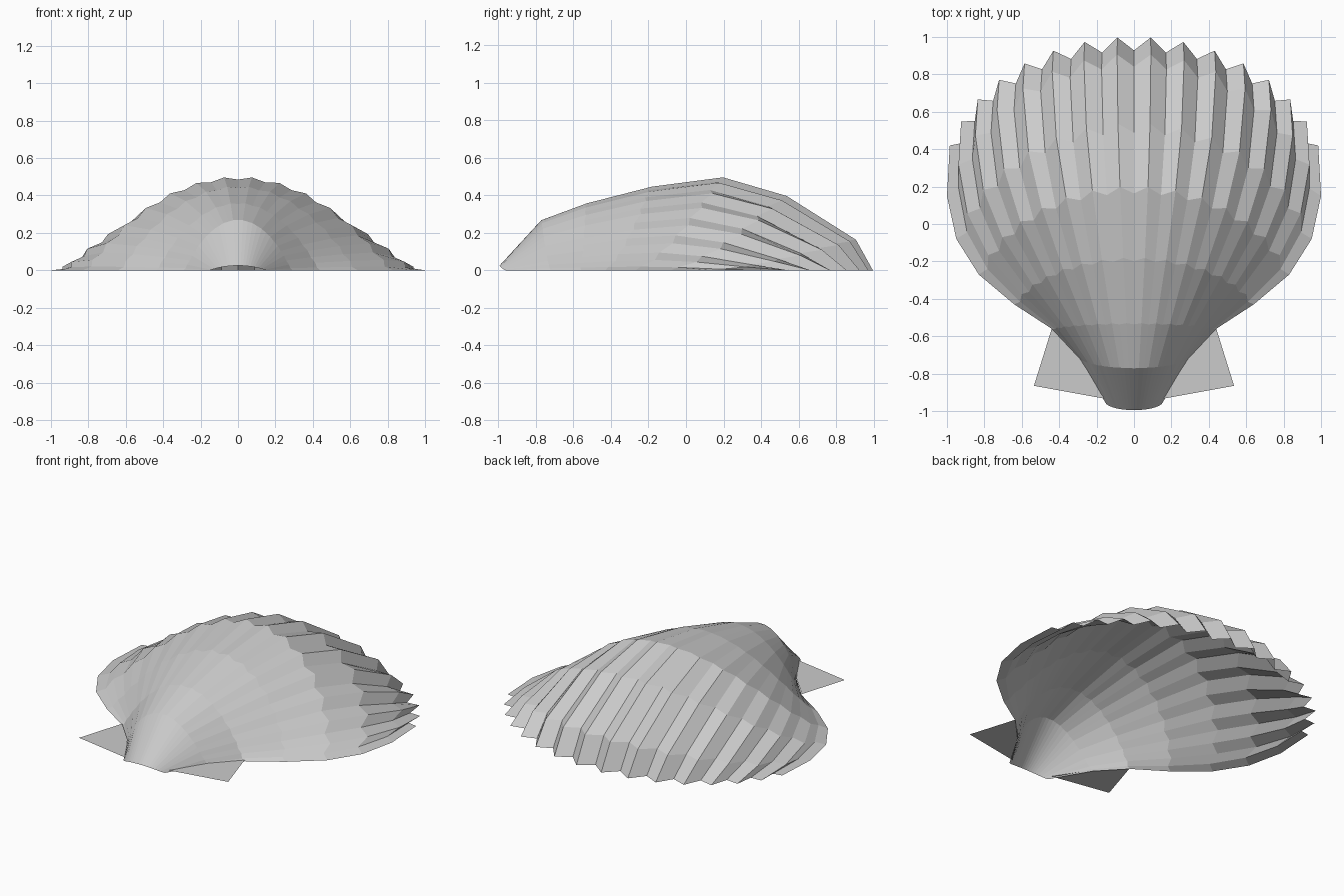
import bpy
from math import sin, cos, radians

if "Cube" in bpy.data.objects:
    bpy.data.objects.remove(bpy.data.objects["Cube"])

# Growth rings: crest y, crest z, end x, end y, groove depth
RINGS = [
    (-0.995, 0.025, 0.15, -0.96, 0.0),
    (-0.77, 0.27, 0.29, -0.72, 0.008),
    (-0.53, 0.36, 0.44, -0.56, 0.014),
    (-0.18, 0.45, 0.64, -0.43, 0.022),
    (0.20, 0.50, 0.83, -0.27, 0.03),
    (0.54, 0.40, 0.95, -0.08, 0.034),
    (0.91, 0.165, 1.00, 0.15, 0.036),
    (1.00, 0.0, 0.985, 0.42, 0.036),
]
HALF = 15                 # columns per side; odd ones are ridges
SWEEP = radians(75)
CORE_Y = -1.0             # grooves shrink towards the hinge


def add_mesh(name, verts, faces):
    mesh = bpy.data.meshes.new(name)
    mesh.from_pydata(verts, [], faces)
    mesh.update()
    obj = bpy.data.objects.new(name, mesh)
    bpy.context.collection.objects.link(obj)
    return obj


def ring_point(ring, k):
    crest_y, crest_z, end_x, end_y, depth = ring
    a = SWEEP * k / HALF
    x = end_x * sin(a) / sin(SWEEP)
    f = max(0.0, (cos(a) - cos(SWEEP)) / (1 - cos(SWEEP)))
    y = end_y + (crest_y - end_y) * f
    z = crest_z * f ** 1.45
    s = 1 - depth if k % 2 == 0 else 1
    return (x * s, CORE_Y + (y - CORE_Y) * s, z * s)


# Ribbed shell, an open sheet lofted through the rings
cols = 2 * HALF + 1
verts = [ring_point(r, k) for r in RINGS for k in range(-HALF, HALF + 1)]
faces = []
for i in range(len(RINGS) - 1):
    for j in range(cols - 1):
        a = i * cols + j
        faces.append((a, a + 1, a + cols + 1, a + cols))
add_mesh("ribbed_shell", verts, faces)

# Flat hinge ears on both sides
for side, label in ((1, "right"), (-1, "left")):
    outline = [(0.15, -0.935), (0.535, -0.865), (0.44, -0.56), (0.29, -0.72)]
    pts = [(side * x, y, 0.008) for x, y in outline]
    add_mesh("hinge_ear_" + label, pts, [(0, 1, 2, 3) if side > 0 else (3, 2, 1, 0)])
